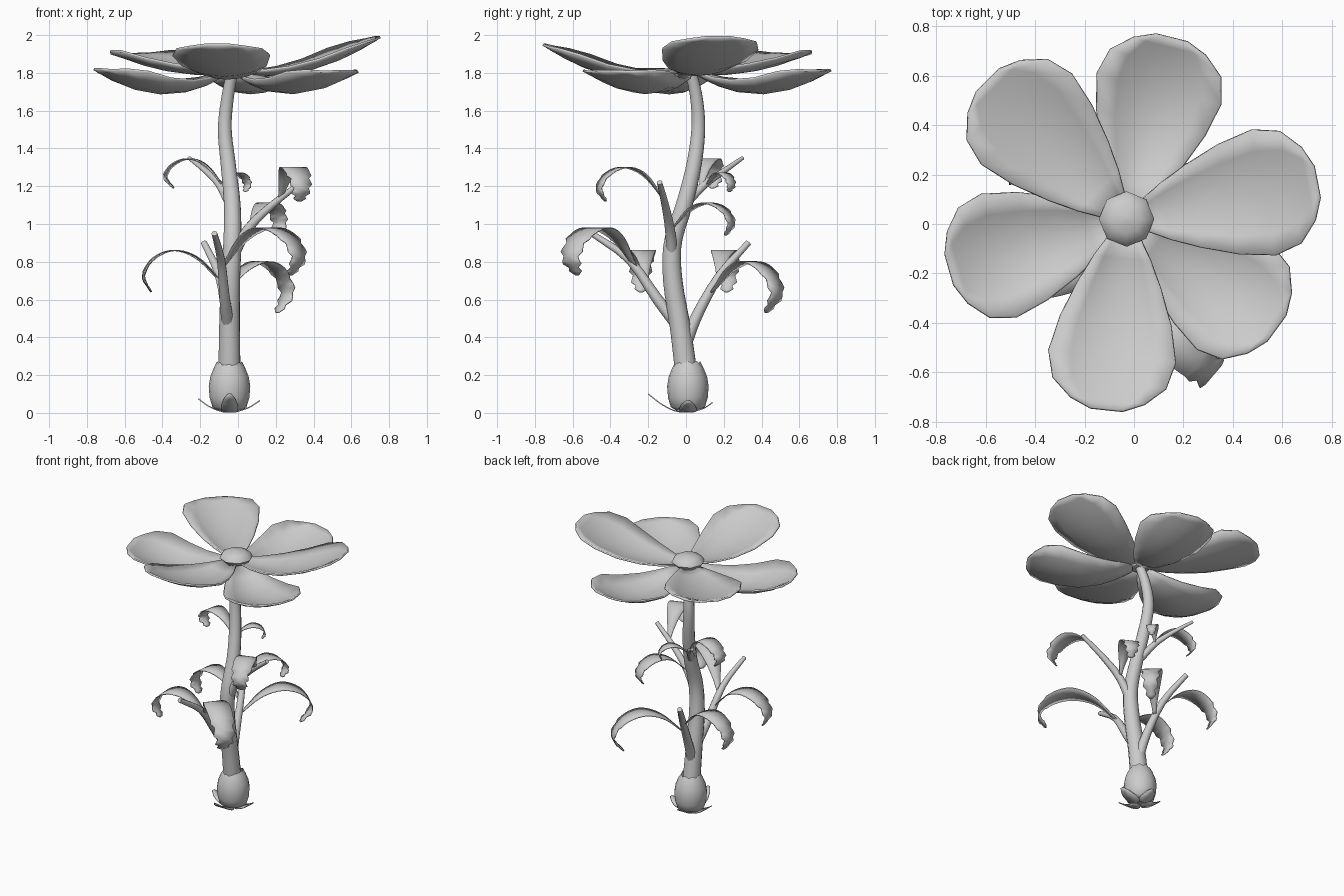
import bpy, bmesh, math
from mathutils import Vector

if "Cube" in bpy.data.objects:
    bpy.data.objects.remove(bpy.data.objects["Cube"])


def make(name, verts, faces, thick=0):
    me = bpy.data.meshes.new(name)
    me.from_pydata([tuple(v) for v in verts], [], faces)
    bm = bmesh.new()
    bm.from_mesh(me)
    bmesh.ops.recalc_face_normals(bm, faces=bm.faces[:])
    bm.to_mesh(me)
    bm.free()
    ob = bpy.data.objects.new(name, me)
    bpy.context.collection.objects.link(ob)
    if thick:
        mod = ob.modifiers.new("thickness", 'SOLIDIFY')
        mod.thickness = thick
        mod.offset = 0
    return ob


def grid_faces(rows, cols, wrap=False):
    return [(r * cols + c, r * cols + (c + 1) % cols,
             (r + 1) * cols + (c + 1) % cols, (r + 1) * cols + c)
            for r in range(rows - 1) for c in range(cols if wrap else cols - 1)]


def smooth_path(pts, n):
    """n + 1 evenly spaced Catmull-Rom samples through pts."""
    p = [Vector(q) for q in pts]
    p = [2 * p[0] - p[1]] + p + [2 * p[-1] - p[-2]]
    out = []
    for k in range(n + 1):
        s = k / n * (len(p) - 3)
        i = min(int(s), len(p) - 4)
        t = s - i
        a, b, c, d = p[i:i + 4]
        out.append(0.5 * (2 * b + (c - a) * t + (2 * a - 5 * b + 4 * c - d) * t * t
                          + (3 * b - a - 3 * c + d) * t ** 3))
    return out


def tube(name, pts, r0, r1, n, sides=10):
    path = smooth_path(pts, n)
    verts = []
    for i, p in enumerate(path):
        d = (path[min(i + 1, n)] - path[max(i - 1, 0)]).normalized()
        u = d.cross(Vector((0.3, 1, 0))).normalized()
        w = d.cross(u)
        r = r0 + (r1 - r0) * i / n
        for k in range(sides):
            a = 2 * math.pi * k / sides
            verts.append(p + r * (u * math.cos(a) + w * math.sin(a)))
    faces = grid_faces(n + 1, sides, True)
    faces += [tuple(range(sides)), tuple(range(n * sides, (n + 1) * sides))]
    return make(name, verts, faces)


def ribbon(name, pts, widths, side, thick):
    path = smooth_path(pts, len(widths) - 1)
    verts = [p + side * w * k for p, w in zip(path, widths) for k in (-1, 0, 1)]
    return make(name, verts, grid_faces(len(widths), 3), thick)


# curled leaf with a ragged tip: arches from start out to far, then hooks back
LEAF = [.14, .2, .28, .4, .52, .63, .73, .82, .9, .96, 1, 1, .99, .96, .93, .98, .7, .8,
        .88, .58, .66, .74, .38, .5, .15]


def leaf(name, start, far, peak, end, width, hook=.9):
    s, drop = Vector(start), peak - end
    rise = peak - s.z
    prof = [(0, s.z), (.3, s.z + .75 * rise), (.6, peak), (.87, peak - .2 * drop),
            (1, peak - .62 * drop), (hook, end)]
    d = Vector((far[0] - s.x, far[1] - s.y, 0))
    pts = [(s.x + d.x * f, s.y + d.y * f, z) for f, z in prof]
    side = Vector((-d.y, d.x, 0)).normalized()
    ribbon(name, pts, [w * width / 2 for w in LEAF], side, 0.006)


# main stem
tube("stem", [(-.045, 0, .22), (-.045, -.03, .45), (-.04, -.07, .7), (-.03, -.07, .9),
              (-.03, -.01, 1.1), (-.05, .04, 1.3), (-.07, .065, 1.5),
              (-.055, .055, 1.67), (-.025, .02, 1.83)], .06, .03, 28, 12)

# bulb with a jagged collar
prof = [(.004, .012), (.06, .012), (.09, .03), (.105, .08), (.11, .14), (.102, .19),
        (.082, .24), (.064, .275)]
verts = []
for j, (r, z) in enumerate(prof):
    for k in range(16):
        a = math.tau * k / 16
        dz = .012 * (k % 2) if j == len(prof) - 1 else 0
        verts.append((-.045 + r * math.cos(a), .01 + r * math.sin(a), z - dz))
make("bulb", verts, grid_faces(len(prof), 16, True) + [tuple(range(16))])

# small pointed leaves under the bulb
for deg, reach, tip in [(270, .21, .1), (180, .165, .075), (0, .16, .065), (90, .13, .055)]:
    a = math.radians(deg)
    dx, dy = math.cos(a), math.sin(a)
    pts = [(-.045 + dx * r, .01 + dy * r, z)
           for r, z in [(.02, .004), (reach * .35, .012), (reach * .68, tip * .48), (reach, tip)]]
    ribbon("base_leaf", pts, [.02, .036, .044, .046, .042, .032, .01],
           Vector((-dy, dx, 0)), 0.006)

# side branches, each carrying a pair of curled leaves
tube("front_branch", [(-.05, -.03, .45), (-.07, -.15, .6), (-.09, -.3, .81),
                      (-.125, -.5, .95)], .036, .015, 9)
leaf("front_branch_leaf_a", (-.09, -.26, .76), (.32, -.61), .98, .73, .17)
leaf("front_branch_leaf_b", (-.08, -.21, .69), (-.5, -.24), .86, .64, .14)

tube("back_branch", [(-.045, -.01, .35), (-.06, .06, .52), (-.1, .18, .73),
                     (-.18, .33, .9)], .036, .017, 9)
leaf("back_branch_leaf_a", (-.07, .13, .63), (.26, .48), .8, .53, .14, .84)
leaf("back_branch_leaf_b", (-.1, .17, .7), (-.5, .22), .86, .64, .14)

tube("right_branch", [(-.04, -.07, .8), (.05, -.085, .97), (.18, -.11, 1.1),
                      (.335, -.14, 1.22)], .032, .014, 9)
leaf("right_branch_leaf_a", (.22, -.11, 1.12), (.335, -.46), 1.3, 1.12, .14)
leaf("right_branch_leaf_b", (.06, -.07, .98), (.22, .24), 1.11, .94, .12)

tube("upper_branch", [(-.05, .01, 1.12), (-.1, .1, 1.21), (-.17, .2, 1.28),
                      (-.26, .3, 1.35)], .026, .01, 9)
leaf("upper_branch_leaf_a", (-.07, .08, 1.19), (-.385, .15), 1.345, 1.19, .12, .86)
leaf("upper_branch_leaf_b", (-.09, .11, 1.21), (.05, .24), 1.27, 1.17, .08)

# cupped petals: three raised, three lower; heights at base, 60 % and tip
US = [0, .15, .3, .5, .7, .85, .95, 1]
WS = [.05, .115, .168, .225, .258, .23, .15, .065]
CUP = [1, 1, 1, 1, 1, .75, .35, 0]
CX, CY, R0 = -.03, .02, .05


def petal(name, deg, length, base, mid, tip, cup):
    a = math.radians(deg)
    dx, dy = math.cos(a), math.sin(a)
    verts = []
    for u, w, c in zip(US, WS, CUP):
        z = (base * (u - .6) * (u - 1) / .6 - mid * u * (u - 1) / .24
             + tip * u * (u - .6) / .4)
        r = R0 + (length - R0) * u
        for k in range(-3, 4):
            v = k / 3
            verts.append((CX + dx * r - dy * w * v, CY + dy * r + dx * w * v,
                          z + c * cup * v * v * w / .26))
    make(name, verts, grid_faces(len(US), 7), 0.012)


petal("upper_petal_right", 11, .785, 1.80, 1.84, 1.99, .06)
petal("upper_petal_front", 264, .775, 1.80, 1.805, 1.95, .065)
petal("upper_petal_back", 135, .795, 1.80, 1.82, 1.90, .08)
petal("lower_petal_back", 76, .755, 1.785, 1.70, 1.815, .09)
petal("lower_petal_right", 324, .75, 1.785, 1.70, 1.81, .09)
petal("lower_petal_left", 196, .745, 1.785, 1.70, 1.82, .09)

# domed flower centre
prof = [(.03, 1.79), (.085, 1.80), (.112, 1.83), (.098, 1.855), (.06, 1.875), (.004, 1.882)]
verts = [(CX + r * math.cos(math.tau * k / 8), CY + r * math.sin(math.tau * k / 8), z)
         for r, z in prof for k in range(8)]
make("flower_centre", verts, grid_faces(len(prof), 8, True) + [tuple(range(8)), tuple(range(40, 48))])

# smooth shading
bpy.ops.object.select_all(action='SELECT')
bpy.context.view_layer.objects.active = bpy.data.objects["stem"]
bpy.ops.object.shade_smooth_by_angle(angle=math.radians(50))
